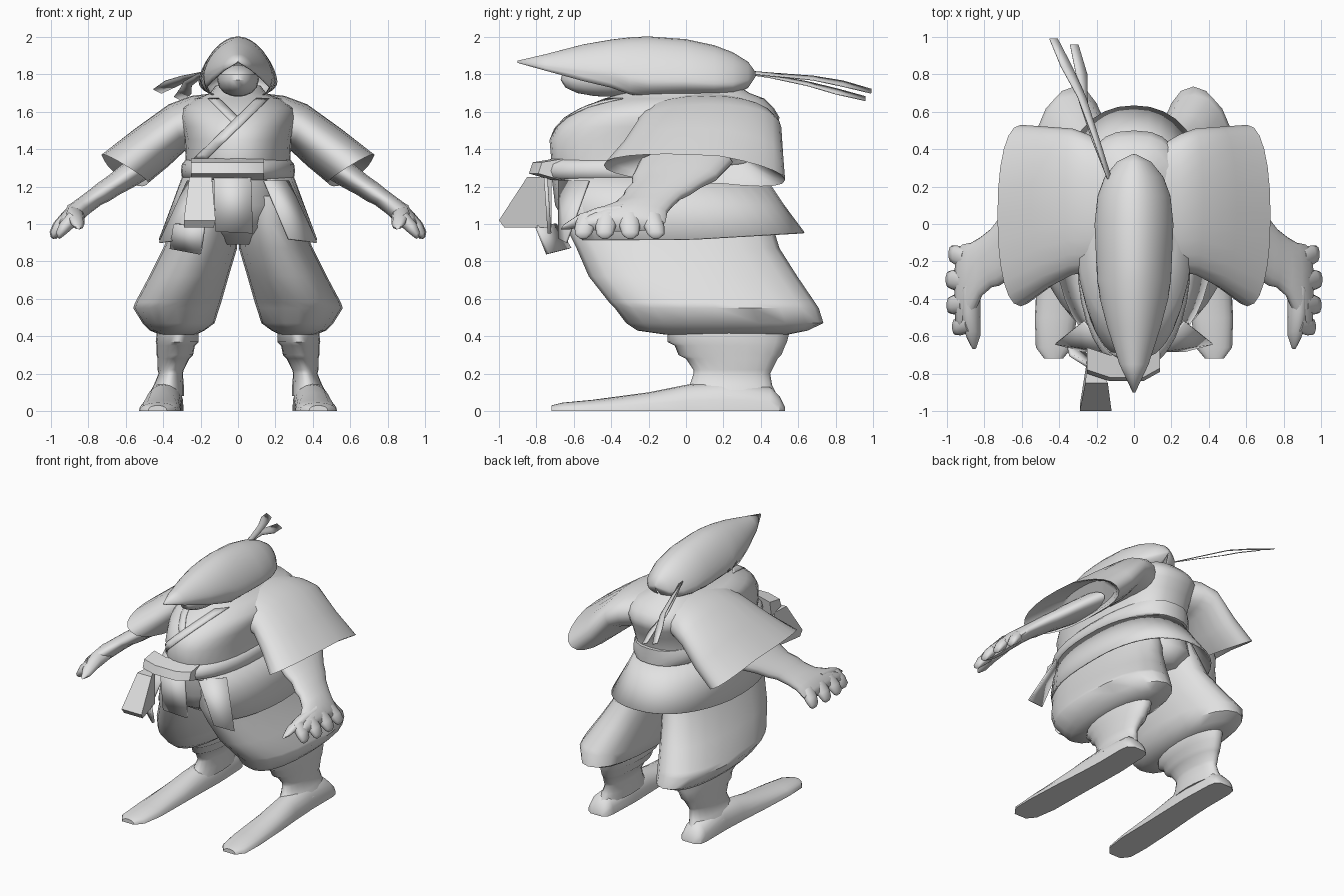
import bpy, bmesh, math
from mathutils import Vector
from mathutils.bvhtree import BVHTree

if "Cube" in bpy.data.objects:
    bpy.data.objects.remove(bpy.data.objects["Cube"])

cloth = bpy.data.materials.new("plain_grey")
cloth.diffuse_color = (0.76, 0.76, 0.76, 1)
cloth.use_nodes = True
cloth.node_tree.nodes["Principled BSDF"].inputs["Base Color"].default_value = cloth.diffuse_color


def make(name, verts, faces, thick=0, angle=35):
    me = bpy.data.meshes.new(name)
    bm = bmesh.new()
    vs = [bm.verts.new(v) for v in verts]
    for f in faces:
        bm.faces.new([vs[i] for i in f])
    bmesh.ops.recalc_face_normals(bm, faces=bm.faces)
    bm.to_mesh(me)
    bm.free()
    ob = bpy.data.objects.new(name, me)
    bpy.context.collection.objects.link(ob)
    me.materials.append(cloth)
    if thick:
        m = ob.modifiers.new("thickness", 'SOLIDIFY')
        m.thickness, m.offset = thick, 0
    bpy.ops.object.select_all(action='DESELECT')
    bpy.context.view_layer.objects.active = ob
    ob.select_set(True)
    bpy.ops.object.shade_smooth_by_angle(angle=math.radians(angle))
    return ob


def loft(name, rings, closed=True, caps=(True, True), thick=0, angle=40):
    n = len(rings[0])
    faces = []
    for r in range(len(rings) - 1):
        for i in range(n if closed else n - 1):
            j = (i + 1) % n
            faces.append((r*n + i, r*n + j, r*n + n + j, r*n + n + i))
    if caps[0]:
        faces.append(tuple(range(n)))
    if caps[1]:
        faces.append(tuple(range((len(rings) - 1)*n, len(rings)*n)))
    return make(name, [p for r in rings for p in r], faces, thick, angle)


def spow(v, p):
    return math.copysign(abs(v)**p, v)


def ring(c, u, v, n=20, p=1.0, start=0, sweep=math.tau, back=None):
    """Superellipse ring around c spanned by u and v; back sets the power of the far half."""
    c, u, v = Vector(c), Vector(u), Vector(v)
    count = n if sweep == math.tau else n + 1
    out = []
    for a in [start + sweep*i/n for i in range(count)]:
        k = back if back and math.cos(a) < 0 else p
        out.append(c + u*spow(math.cos(a), k) + v*spow(math.sin(a), k))
    return out


def flat(z, x0, x1, y0, y1, **k):
    return ring(((x0 + x1)/2, (y0 + y1)/2, z), (0, (y0 - y1)/2, 0), ((x1 - x0)/2, 0, 0), **k)


def flip(rings, s):
    return [[Vector((p[0]*s, p[1], p[2])) for p in r] for r in rings]


def ball(name, c, r):
    rows = [math.pi*(i + .5)/10 - math.pi/2 for i in range(10)]
    loft(name, [ring((c[0], c[1], c[2] + r[2]*math.sin(a)), (r[0]*math.cos(a), 0, 0),
                     (0, r[1]*math.cos(a), 0), n=18) for a in rows])


# Torso of the robe, squarer across the back
torso = loft("robe_torso", [flat(z, -w, w, a, b, n=32, p=.9, back=.75) for z, w, a, b in (
    (1.2, .29, -.70, .42), (1.27, .285, -.71, .42), (1.34, .28, -.72, .42), (1.45, .285, -.73, .46),
    (1.52, .30, -.69, .49), (1.57, .31, -.64, .50), (1.62, .30, -.56, .47),
    (1.67, .23, -.44, .42), (1.70, .15, -.34, .34), (1.74, .12, -.28, .28))], angle=60)

# Crossed lapels and inner collar, laid on the chest
tree = BVHTree.FromPolygons([v.co for v in torso.data.vertices],
                            [p.vertices[:] for p in torso.data.polygons])


def lapel(name, a, b, w, lift):
    rows = []
    for i in range(17):
        t = i/16
        x, z = a[0] + (b[0] - a[0])*t, a[1] + (b[1] - a[1])*t
        row = []
        for dx in (-w, 0, w):
            hit = tree.ray_cast(Vector((x + dx, -3, z)), Vector((0, 1, 0)))[0]
            row.append(Vector((x + dx, hit.y - lift, z)))
        rows.append(row)
    loft(name, rows, closed=False, caps=(False, False), thick=.006)


lapel("lapel_under", (-.13, 1.67), (.0, 1.54), .03, .003)
lapel("lapel_over", (.13, 1.67), (-.2, 1.35), .035, .006)

# Belt, fuller at the front where it is tied
loft("belt", [flat(z, -w, w, a, .45, n=32, p=.95, back=.8) for z, w, a in (
    (1.235, .28, -.72), (1.25, .30, -.775), (1.285, .305, -.785), (1.32, .30, -.775), (1.35, .275, -.72))], angle=60)
tie = ((-.70, 1.35), (-.82, 1.33), (-.84, 1.27), (-.72, 1.235))
loft("belt_tie", [[(x, y + d, z) for y, z in tie] for x, d in ((-.25, .04), (-.13, .0), (.05, .0), (.14, .05))])

# Pelvis between the legs
loft("trouser_waist", [flat(z, -w, w, a, b, n=24, p=.9) for z, w, a, b in (
    (1.26, .28, -.72, .42), (1.1, .31, -.70, .46), (.98, .28, -.63, .5), (.89, .14, -.48, .42))], angle=60)

# Open skirt of the robe, parted at the front and lifted a little behind
skirt = []
for z, w, a, b, part in ((1.25, .295, -.71, .42, 28), (1.1, .35, -.70, .52, 34), (.915, .42, -.69, .63, 40)):
    s = math.radians(part)
    row = flat(z, -w, w, a, b, n=30, p=.88, start=s, sweep=math.tau - 2*s)
    skirt.append([p + Vector((0, 0, max(0, p.y)*.06 if z < 1 else 0)) for p in row])
loft("robe_skirt", skirt, closed=False, caps=(False, False), thick=.01, angle=60)


def panel(name, pts, thick=.012):
    make(name, pts, [(0, 1, 2, 3)], thick)


# Hanging cloth at the front
panel("front_panel", [(-.13, -.75, 1.25), (.07, -.75, 1.25), (.08, -.73, .95), (-.12, -.73, .96)], .02)
panel("lower_flap", [(-.34, -.70, 1.0), (-.18, -.80, .99), (-.2, -.74, .84), (-.36, -.62, .87)], .02)
left = [(-.25, -.72, 1.25), (-.26, -.85, 1.25), (-.29, -1.0, 1.02), (-.29, -.97, .98), (-.25, -.72, .98)]
right = [(-.2, -.72, 1.25), (-.14, -.85, 1.25), (-.12, -1.0, 1.02), (-.13, -.97, .98), (-.2, -.72, .98)]
loft("belt_end", [left, right], angle=20)

for s, side in ((1, "right"), (-1, "left")):
    panel("hip_panel_" + side, [(.14*s, -.68, 1.23), (.27*s, -.52, 1.23), (.42*s, -.64, .9), (.27*s, -.68, .92)])

    # Baggy trouser leg
    legs = [flat(z, *r, n=20, p=.9) for z, *r in (
        (1.15, .02, .29, -.66, .40), (1.0, .0, .345, -.65, .46), (.87, .005, .40, -.585, .50),
        (.72, .05, .475, -.52, .595), (.58, .09, .55, -.41, .69), (.55, .10, .56, -.38, .71), (.47, .125, .51, -.32, .735),
        (.43, .18, .47, -.26, .65), (.41, .22, .42, -.12, .55))]
    loft("trouser_leg_" + side, flip(legs, s), angle=50)

    # Wrapped shin with small ridges
    shin = [flat(z, *r, n=20) for z, *r in (
        (.45, .21, .43, -.1, .56), (.37, .21, .44, -.1, .54), (.35, .23, .435, -.06, .53), (.30, .24, .435, -.04, .51),
        (.28, .26, .43, .0, .49), (.22, .29, .43, .04, .46), (.20, .295, .425, .04, .45),
        (.14, .29, .45, .02, .46), (.08, .29, .48, -.04, .49))]
    loft("shin_" + side, flip(shin, s), angle=60)

    # Long flat-soled shoe
    foot = []
    for y, x0, x1, h in ((.53, .34, .44, .02), (.5, .31, .48, .08), (.45, .3, .49, .13), (.2, .29, .49, .16),
                         (0, .295, .5, .14), (-.2, .30, .515, .10), (-.5, .305, .53, .06),
                         (-.66, .33, .525, .045), (-.72, .38, .48, .03)):
        foot.append([((x0 + x1)/2 + (x1 - x0)/2*math.cos(t), y, h*math.sin(t)**.8 if 0 < i < 10 else 0)
                     for i, t in enumerate([math.pi*k/10 for k in range(11)])])
    loft("shoe_" + side, flip(foot, s))

    # Wide sleeve, from shoulder to cuff: upper point, lower point, y range, tilt; the rear hem sags
    sleeve = []
    for ux, uz, lx, lz, y0, y1, tilt in (
            (.12, 1.70, .16, 1.40, -.22, .42, 0), (.25, 1.685, .24, 1.40, -.26, .48, 0),
            (.37, 1.64, .285, 1.39, -.27, .51, 0), (.55, 1.51, .37, 1.31, -.34, .52, .01),
            (.73, 1.37, .48, 1.22, -.44, .53, .02), (.69, 1.385, .47, 1.25, -.38, .48, .02),
            (.55, 1.44, .42, 1.31, -.2, .35, 0)):
        row = ring(((ux + lx)/2, (y0 + y1)/2, (uz + lz)/2), (0, (y0 - y1)/2, tilt),
                   ((ux - lx)/2, 0, (uz - lz)/2), n=24, p=.9)
        sleeve.append([p - Vector((0, 0, max(0, p.y - .2)*.12*(ux > .5))) for p in row])
    loft("sleeve_" + side, flip(sleeve, s), angle=50)

    # Forearm and palm
    arm = [ring((x, y, z), (0, -h, 0), (.54*t, 0, .84*t), n=18) for x, z, t, y, h in (
        (.48, 1.33, .075, .0, .25), (.60, 1.25, .068, -.06, .23), (.66, 1.21, .06, -.1, .19),
        (.72, 1.17, .058, -.15, .18), (.76, 1.145, .052, -.18, .158), (.82, 1.10, .052, -.23, .16),
        (.87, 1.06, .055, -.30, .20), (.92, 1.01, .05, -.34, .23), (.945, .985, .03, -.35, .21))]
    loft("forearm_" + side, flip(arm, s), angle=60)

    # Fingers and thumb
    for k, (y, x) in enumerate(((-.17, .975), (-.30, .99), (-.43, .985), (-.54, .955))):
        fin = [ring((x + dx, y + (y + .35)*e, z), (0, -h, 0), (t, 0, t*.8), n=10) for dx, z, t, h, e in (
            (-.08, 1.04, .03, .06, -.1), (-.03, .985, .028, .055, 0), (0, .945, .018, .045, .05), (.005, .925, .007, .02, .05))]
        loft(f"finger_{k + 1}_{side}", flip(fin, s), angle=60)
    thumb = [ring((x, y, z), (r, 0, .3*r), (0, .7*r, r), n=10) for x, y, z, r in (
        (.87, -.36, 1.06, .05), (.87, -.5, 1.04, .048), (.86, -.6, 1.01, .038), (.855, -.66, .985, .013))]
    loft("thumb_" + side, flip(thumb, s), angle=60)

# Face with a cloth mask over its lower half
ball("face", (0, -.42, 1.765), (.105, .23, .085))
loft("face_mask", [ring((0, -.42, z), (.112*k, 0, 0), (0, .25*k, 0), n=20) for z, k in (
    (1.80, .97), (1.77, 1), (1.73, .9), (1.70, .65), (1.685, .3))])

# Peaked hood, open below at the front
hood = []
for y, w, top, bot, curl in (
        (-.9, .004, 1.87, 1.862, .2), (-.75, .075, 1.905, 1.82, .2), (-.55, .14, 1.957, 1.765, .25),
        (-.4, .18, 1.983, 1.73, .35), (-.3, .195, 1.995, 1.695, .7), (-.2, .2, 2.0, 1.68, 1.0),
        (0, .208, 1.985, 1.68, 1.1), (.15, .192, 1.953, 1.68, 1.2), (.25, .155, 1.915, 1.69, 1.3),
        (.33, .09, 1.865, 1.73, 1.4), (.37, .01, 1.81, 1.79, 1.5)):
    mid, row = bot + (top - bot)*.26, []
    for i in range(29):
        t = -curl + (math.pi + 2*curl)*i/28
        q = math.sin(t)
        z = mid + (top - mid)*q**1.3 if q > 0 else mid + (mid - bot)*q/math.sin(curl)
        row.append((w*spow(math.cos(t), 1.05), y, z))
    hood.append(row)
loft("hood", hood, closed=False, caps=(False, True), thick=.006, angle=60)

# Two trailing ties behind the hood
for name, pts in (("tie_upper", ((-.13, .24, 1.82), (-.2, .45, 1.80), (-.28, .68, 1.78), (-.36, .84, 1.75), (-.43, .99, 1.71))),
                  ("tie_lower", ((-.13, .24, 1.82), (-.21, .45, 1.79), (-.27, .65, 1.75), (-.28, .8, 1.71), (-.32, .96, 1.67)))):
    rows = [[(x - w, y, z + w*.5), (x + w, y, z - w*.5)] for (x, y, z), w in zip(pts, (.012, .016, .022, .03, .022))]
    loft(name, rows, closed=False, caps=(False, False), thick=.005)
